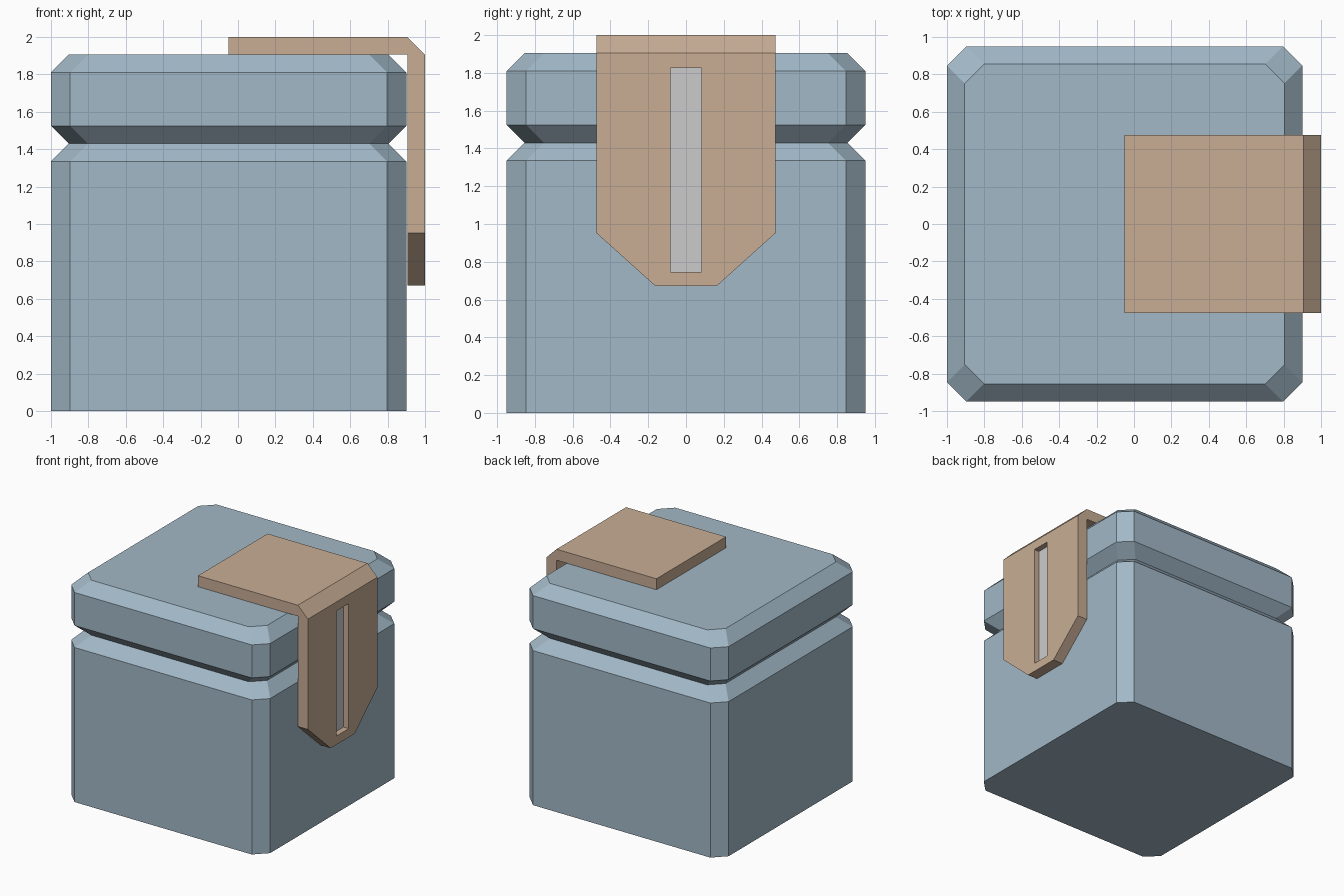
import bpy, bmesh

if "Cube" in bpy.data.objects:
    bpy.data.objects.remove(bpy.data.objects["Cube"])

def material(name, rgb):
    m = bpy.data.materials.new(name)
    m.diffuse_color = (*rgb, 1)
    m.use_nodes = True
    m.node_tree.nodes["Principled BSDF"].inputs["Base Color"].default_value = m.diffuse_color
    return m

def make_object(name, bm, mat=None):
    bmesh.ops.recalc_face_normals(bm, faces=bm.faces[:])
    mesh = bpy.data.meshes.new(name)
    bm.to_mesh(mesh)
    bm.free()
    obj = bpy.data.objects.new(name, mesh)
    bpy.context.collection.objects.link(obj)
    if mat:
        mesh.materials.append(mat)
    return obj

def box(name, lo, hi, mat=None):
    bm = bmesh.new()
    bmesh.ops.create_cube(bm, size=1)
    for v in bm.verts:
        v.co = [(a + b) / 2 + c * (b - a) for a, b, c in zip(lo, hi, v.co)]
    return make_object(name, bm, mat)

def octagon(bm, inset, z, cx=-0.05, half=0.95, cut=0.103):
    h = half - inset
    k = h - cut
    pts = [(h, -k), (h, k), (k, h), (-k, h), (-h, k), (-h, -k), (-k, -h), (k, -h)]
    return [bm.verts.new((cx + x, y, z)) for x, y in pts]

blue = material("blue", (0.36, 0.48, 0.57))
tan = material("tan", (0.58, 0.42, 0.30))

# Case: chamfered square shell with a V groove under the lid
bm = bmesh.new()
levels = [(0, 0), (0, 1.335), (0.095, 1.43), (0, 1.525), (0, 1.81), (0.095, 1.905)]
rings = [octagon(bm, inset, z) for inset, z in levels]
for a, b in zip(rings, rings[1:]):
    for i in range(8):
        j = (i + 1) % 8
        bm.faces.new((a[i], a[j], b[j], b[i]))
bm.faces.new(rings[0][::-1])
bm.faces.new(rings[-1])
make_object("case", bm, blue)

# Clasp: bent strap, with its lower end tapered
bm = bmesh.new()
profile = [(-0.05, 2.0), (0.905, 2.0), (1.0, 1.905), (1.0, 0.953),
           (0.905, 0.953), (0.905, 1.905), (-0.05, 1.905)]
side = bm.faces.new([bm.verts.new((x, -0.475, z)) for x, z in profile])
ext = bmesh.ops.extrude_face_region(bm, geom=[side], use_keep_orig=True)["geom"]
for v in [g for g in ext if isinstance(g, bmesh.types.BMVert)]:
    v.co.y = 0.475
end = next(f for f in bm.faces if all(abs(v.co.z - 0.953) < 1e-4 for v in f.verts))
tip = bmesh.ops.extrude_discrete_faces(bm, faces=[end])["faces"][0]
for v in tip.verts:
    v.co.z = 0.672
    v.co.y *= 0.163 / 0.475
bmesh.ops.remove_doubles(bm, verts=bm.verts[:], dist=1e-5)
bmesh.ops.recalc_face_normals(bm, faces=bm.faces[:])
bmesh.ops.dissolve_limit(bm, angle_limit=0.01, verts=bm.verts[:], edges=bm.edges[:])
clasp = make_object("clasp", bm, tan)

# Slot in the clasp, with a recessed grey inlay
cutter = box("slot_cutter", (0.85, -0.082, 0.747), (1.05, 0.082, 1.827))
cutter.hide_render = True
cutter.hide_set(True)
mod = clasp.modifiers.new("slot", 'BOOLEAN')
mod.operation = 'DIFFERENCE'
mod.solver = 'EXACT'
mod.object = cutter
box("slot_inlay", (0.905, -0.082, 0.747), (0.95, 0.082, 1.827))
